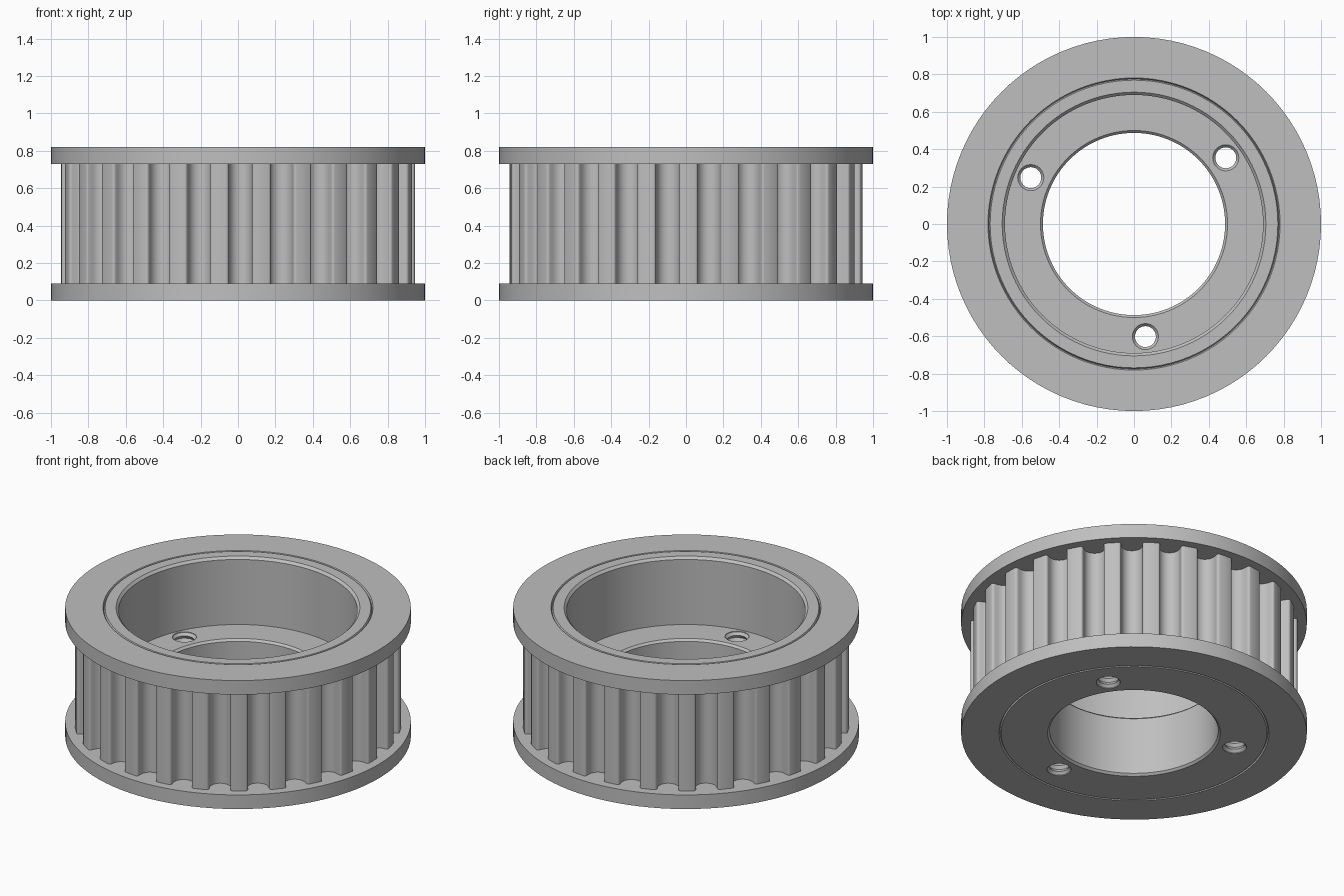
import bpy, bmesh, math
from math import cos, sin, pi, radians

if "Cube" in bpy.data.objects:
    bpy.data.objects.remove(bpy.data.objects["Cube"])

TEETH = 26
HEIGHT, RIM = 0.82, 0.09
OUTER = 0.943
WEB = 0.39

steel = bpy.data.materials.new("grey_steel")
steel.use_nodes = True
GREY = (0.52, 0.52, 0.52, 1)
steel.diffuse_color = GREY
steel.node_tree.nodes["Principled BSDF"].inputs["Base Color"].default_value = GREY


def lathe(bm, profile, segments, cx=0, cy=0):
    """Spin a closed (radius, z) profile round a vertical axis."""
    rings = []
    for i in range(segments):
        a = 2 * pi * i / segments
        rings.append([bm.verts.new((cx + r * cos(a), cy + r * sin(a), z)) for r, z in profile])
    n = len(profile)
    for i in range(segments):
        p, q = rings[i], rings[(i + 1) % segments]
        for j in range(n):
            k = (j + 1) % n
            if profile[j][0] + profile[k][0] > 0:
                bm.faces.new((p[j], q[j], q[k], p[k]))


def finish(bm, name):
    bmesh.ops.remove_doubles(bm, verts=bm.verts, dist=1e-5)
    bmesh.ops.dissolve_degenerate(bm, edges=bm.edges, dist=1e-5)
    bmesh.ops.recalc_face_normals(bm, faces=bm.faces)
    mesh = bpy.data.meshes.new(name)
    bm.to_mesh(mesh)
    bm.free()
    mesh.materials.append(steel)
    obj = bpy.data.objects.new(name, mesh)
    bpy.context.collection.objects.link(obj)
    return obj


def activate(obj):
    bpy.ops.object.select_all(action='DESELECT')
    obj.select_set(True)
    bpy.context.view_layer.objects.active = obj


# Hub, web and two flanges as one turned section, with fine seams beside the flanges
seam, gap, deep = 0.775, 0.006, 0.012
body_profile = [
    (0.50, 0), (seam - gap, 0), (seam, deep), (seam + gap, 0),
    (1, 0), (1, RIM), (0.82, RIM),
    (0.82, HEIGHT - RIM), (1, HEIGHT - RIM), (1, HEIGHT),
    (seam + gap, HEIGHT), (seam, HEIGHT - deep), (seam - gap, HEIGHT),
    (0.705, HEIGHT), (0.69, HEIGHT - 0.015),
    (0.69, WEB), (0.50, WEB), (0.487, WEB - 0.013), (0.487, 0.013),
]
bm = bmesh.new()
lathe(bm, body_profile, 96)
body = finish(bm, "hub_and_flanges")

# Three threaded screw holes cut through the web
thread = [(0, -0.05), (0.07, -0.05), (0.07, 0.004)]
turns = 9
for i in range(turns):
    z = 0.02 + (WEB - 0.04) * i / turns
    step = (WEB - 0.04) / turns
    thread += [(0.056, z), (0.068, z + step / 2)]
thread += [(0.056, WEB - 0.02), (0.07, WEB - 0.004), (0.07, WEB + 0.05), (0, WEB + 0.05)]
bm = bmesh.new()
for i in range(3):
    a = radians(35.8 + 120 * i)
    lathe(bm, thread, 24, 0.605 * cos(a), 0.605 * sin(a))
cutter = finish(bm, "screw_hole_cutter")
cutter.hide_render = True
activate(body)
cut = body.modifiers.new("screw_holes", 'BOOLEAN')
cut.operation, cut.solver, cut.object = 'DIFFERENCE', 'EXACT', cutter
bpy.ops.object.modifier_apply(modifier=cut.name)
bpy.data.objects.remove(cutter)

# One round-bottomed groove as (sideways, depth) points, left lip to right lip
lip, groove, centre = 0.015, 0.062, 0.036
half = []
for i in range(5):
    a = pi / 2 * i / 4
    half.append((groove + lip - lip * sin(a), lip - lip * cos(a)))
for i in range(7):
    a = pi / 2 * i / 6
    half.append((groove * cos(a), centre + groove * sin(a)))
section = [(-s, d) for s, d in half] + half[-2::-1]

# Toothed wall between the flanges
outline = []
for t in range(TEETH):
    mid = radians(0.8) + 2 * pi * (t + 0.5) / TEETH
    for s, d in section:
        r = OUTER - d
        outline.append((r * cos(mid) - s * sin(mid), r * sin(mid) + s * cos(mid)))
bm = bmesh.new()
low = [bm.verts.new((x, y, RIM - 0.01)) for x, y in outline]
high = [bm.verts.new((x, y, HEIGHT - RIM + 0.01)) for x, y in outline]
for i in range(len(outline)):
    j = (i + 1) % len(outline)
    bm.faces.new((low[i], low[j], high[j], high[i]))
teeth = finish(bm, "belt_teeth")

# Smooth round surfaces, crisp rims
for obj in (body, teeth):
    activate(obj)
    bpy.ops.object.shade_smooth_by_angle(angle=radians(28))
